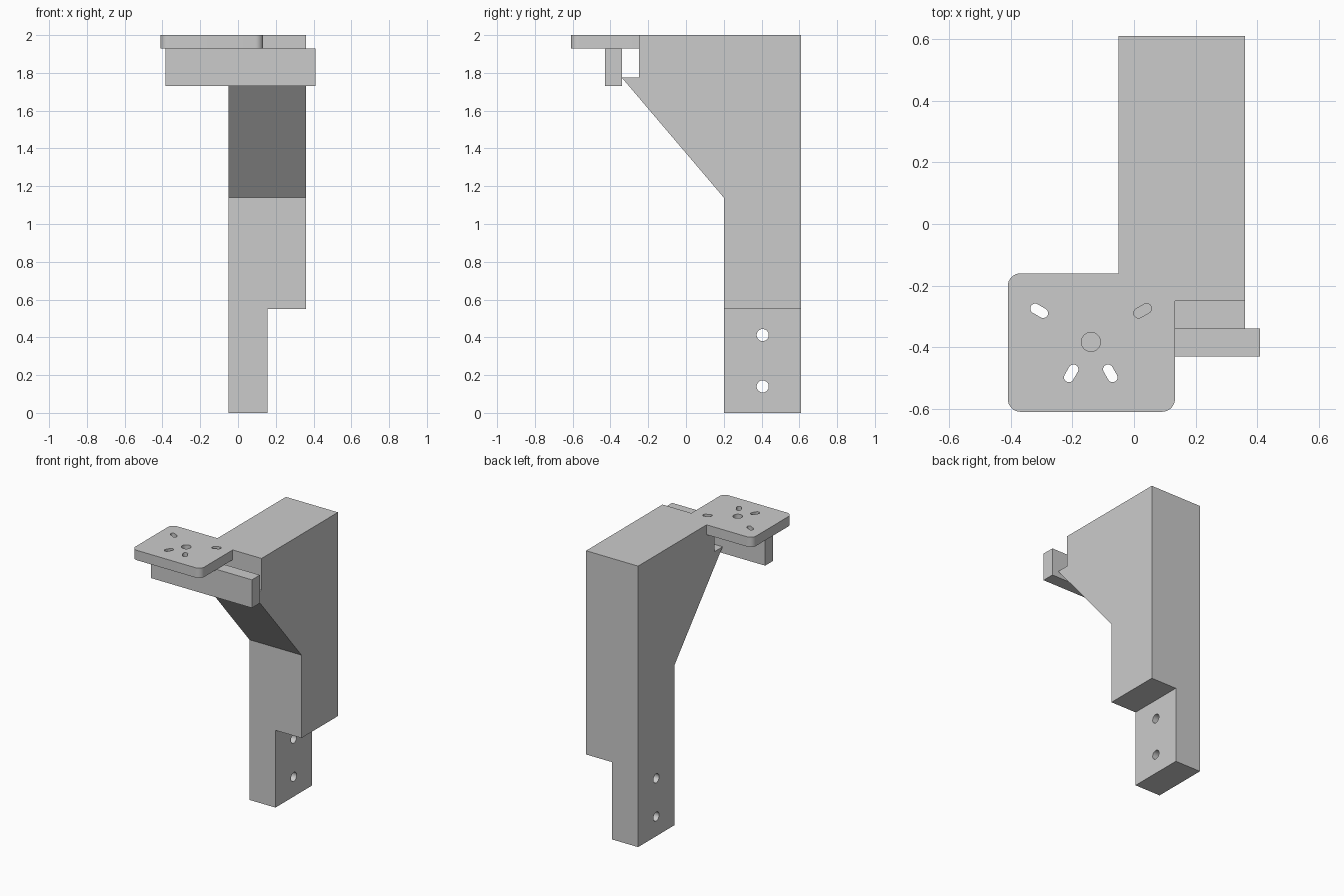
import bpy, bmesh, math
from mathutils import Matrix, Vector

if "Cube" in bpy.data.objects:
    bpy.data.objects.remove(bpy.data.objects["Cube"])

grey = bpy.data.materials.new("bracket grey")
grey.diffuse_color = (0.6, 0.6, 0.6, 1)
grey.use_nodes = True
grey.node_tree.nodes["Principled BSDF"].inputs["Base Color"].default_value = grey.diffuse_color


def prism(name, outline, axis, lo, hi):
    """Extrude a 2D outline along x (outline is y,z) or z (outline is x,y)."""
    place = (lambda a, b, t: (t, a, b)) if axis == "x" else (lambda a, b, t: (a, b, t))
    bm = bmesh.new()
    face = bm.faces.new([bm.verts.new(place(a, b, lo)) for a, b in outline])
    out = bmesh.ops.extrude_face_region(bm, geom=[face])
    verts = [g for g in out["geom"] if isinstance(g, bmesh.types.BMVert)]
    bmesh.ops.translate(bm, verts=verts, vec=Vector(place(0, 0, hi - lo)))
    bmesh.ops.recalc_face_normals(bm, faces=bm.faces)
    mesh = bpy.data.meshes.new(name)
    bm.to_mesh(mesh)
    bm.free()
    mesh.materials.append(grey)
    ob = bpy.data.objects.new(name, mesh)
    bpy.context.collection.objects.link(ob)
    return ob


def rect(x0, x1, y0, y1):
    return [(x0, y0), (x1, y0), (x1, y1), (x0, y1)]


def arc(cx, cy, r, start, end, n):
    angles = [math.radians(start + (end - start) * i / n) for i in range(n + 1)]
    return [(cx + r * math.cos(a), cy + r * math.sin(a)) for a in angles]


def slot(cx, cy, length, r, angle):
    """Round-ended slot outline; length is between the end centres."""
    pts = arc(length / 2, 0, r, -90, 90, 10) + arc(-length / 2, 0, r, 90, 270, 10)
    rot = Matrix.Rotation(math.radians(angle), 2)
    return [tuple(rot @ Vector(p) + Vector((cx, cy))) for p in pts]


def combine(target, tool, operation):
    """Apply a boolean, then discard the tool object."""
    tool.hide_render = True
    mod = target.modifiers.new("bool", "BOOLEAN")
    mod.operation, mod.solver, mod.object = operation, "EXACT", tool
    bpy.context.view_layer.objects.active = target
    bpy.ops.object.modifier_apply(modifier=mod.name)
    bpy.data.objects.remove(tool)


# Upright arm with sloped underside and a ledge at the front
arm = prism("bracket_arm", [(0.2, 0), (0.61, 0), (0.61, 2), (-0.25, 2),
                            (-0.25, 1.775), (-0.34, 1.775), (0.2, 1.14)],
            "x", -0.05, 0.36)

# Thinner foot with two bolt holes
combine(arm, prism("foot_cutter", rect(0.1, 0.7, -0.1, 0.55), "x", 0.155, 0.5), "DIFFERENCE")
for z in (0.14, 0.412):
    combine(arm, prism("bolt_cutter", arc(0.406, z, 0.032, 0, 360, 32)[:-1],
                       "x", -0.2, 0.3), "DIFFERENCE")

# Mounting plate: three rounded corners, the fourth is inside the arm
r = 0.042
plate = prism("mounting_plate",
              arc(-0.41 + r, -0.61 + r, r, 180, 270, 8)
              + arc(0.133 - r, -0.61 + r, r, 270, 360, 8)
              + [(0.133, -0.16)]
              + arc(-0.41 + r, -0.16 - r, r, 90, 180, 8), "z", 1.93, 2)
combine(arm, plate, "UNION")

# Centre hole and four angled slots in the plate
holes = [arc(-0.14, -0.383, 0.031, 0, 360, 32)[:-1]]
for x, y, angle in ((-0.308, -0.282, -30), (0.028, -0.282, 30),
                    (-0.204, -0.485, 60), (-0.077, -0.485, -60)):
    holes.append(slot(x, y, 0.03, 0.016, angle))
for outline in holes:
    combine(arm, prism("plate_cutter", outline, "z", 1.9, 2.1), "DIFFERENCE")

# Cross bar under the plate
bar = prism("cross_bar", rect(-0.385, 0.41, -0.43, -0.34), "z", 1.73, 1.93)

# Smooth the round walls, keep the edges sharp
for ob in (arm, bar):
    bpy.ops.object.select_all(action="DESELECT")
    ob.select_set(True)
    bpy.context.view_layer.objects.active = ob
    bpy.ops.object.shade_smooth_by_angle(angle=math.radians(30))
